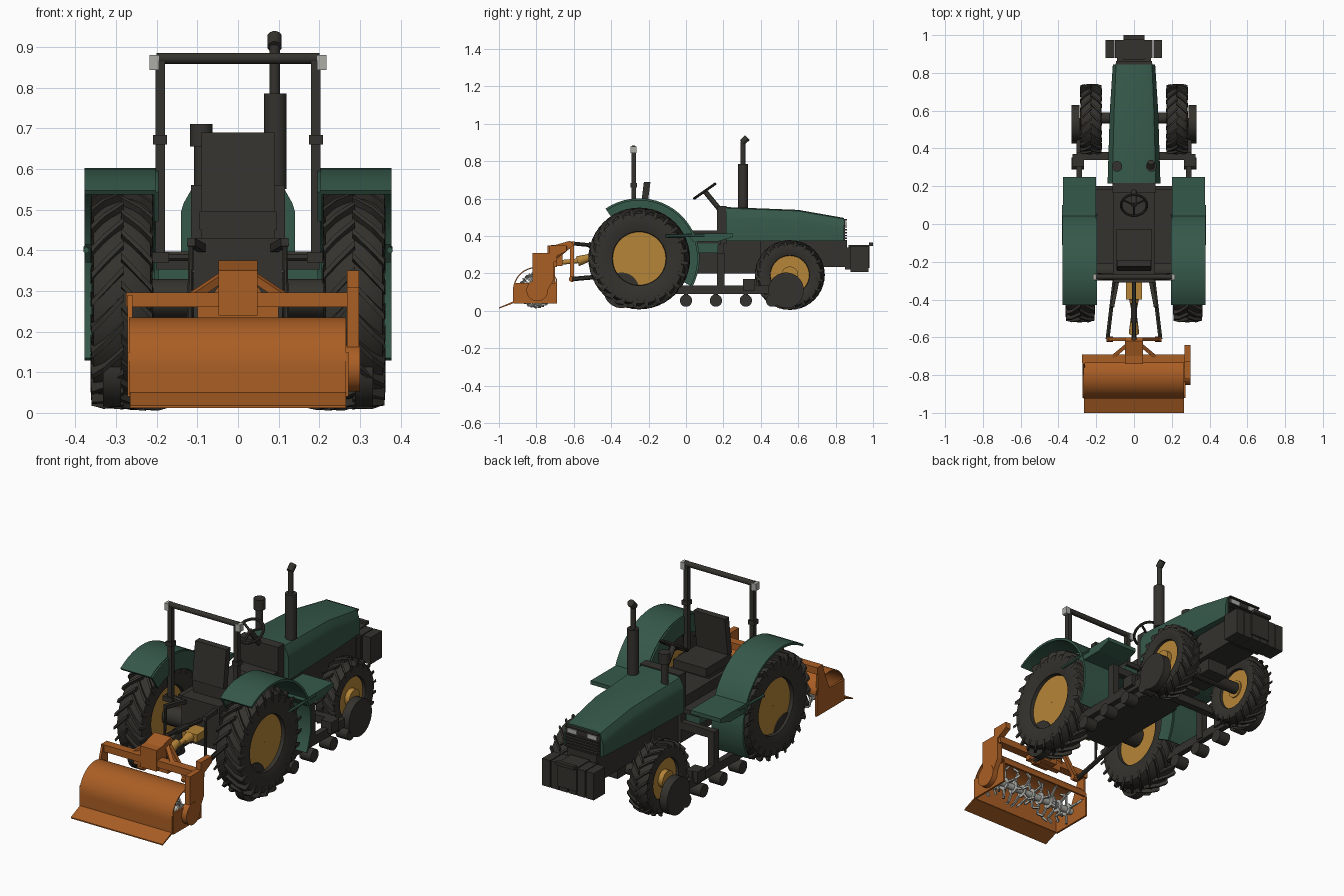
import bpy, bmesh, math
from mathutils import Vector

if "Cube" in bpy.data.objects:
    bpy.data.objects.remove(bpy.data.objects["Cube"])

def material(name, rgb):
    m = bpy.data.materials.new(name)
    m.diffuse_color = (*rgb, 1)
    m.use_nodes = True
    m.node_tree.nodes["Principled BSDF"].inputs["Base Color"].default_value = m.diffuse_color
    return m

GREEN = material("dark_green", (0.036, 0.098, 0.068))
DARK = material("charcoal", (0.034, 0.032, 0.026))
ORANGE = material("burnt_orange", (0.40, 0.112, 0.018))
GOLD = material("ochre_yellow", (0.46, 0.235, 0.04))
GREY = material("light_grey", (0.42, 0.42, 0.39))

def finish(name, bm, mats, smooth=False):
    bmesh.ops.recalc_face_normals(bm, faces=bm.faces)
    me = bpy.data.meshes.new(name)
    bm.to_mesh(me)
    bm.free()
    for m in (mats if isinstance(mats, list) else [mats]):
        me.materials.append(m)
    ob = bpy.data.objects.new(name, me)
    bpy.context.collection.objects.link(ob)
    if smooth:
        bpy.ops.object.select_all(action='DESELECT')
        ob.select_set(True)
        bpy.context.view_layer.objects.active = ob
        bpy.ops.object.shade_smooth_by_angle(angle=math.radians(35))
    return ob

def loft(name, mat, rings, smooth=False, caps=True):
    """Skin a list of equally long closed rings."""
    bm = bmesh.new()
    rows = [[bm.verts.new(p) for p in r] for r in rings]
    n = len(rows[0])
    for a, b in zip(rows, rows[1:]):
        for i in range(n):
            bm.faces.new((a[i], a[(i + 1) % n], b[(i + 1) % n], b[i]))
    if caps:
        bm.faces.new(rows[0])
        bm.faces.new(rows[-1])
    return finish(name, bm, mat, smooth)

def box(name, mat, x, y, z):
    ring = lambda h: [(x[0], y[0], h), (x[1], y[0], h), (x[1], y[1], h), (x[0], y[1], h)]
    return loft(name, mat, [ring(z[0]), ring(z[1])])

def prism(name, mat, yz, x0, x1, smooth=False):
    return loft(name, mat, [[(x, y, z) for y, z in yz] for x in (x0, x1)], smooth)

def rod(name, mat, p, q, r, n=16, r2=None):
    """Round rod between two points; n=4 gives a square beam."""
    p, q = Vector(p), Vector(q)
    d = (q - p).normalized()
    u = d.cross(Vector((0, 0, 1)) if abs(d.z) < 0.9 else Vector((0, 1, 0))).normalized()
    v = d.cross(u)
    ang = [2 * math.pi * (i + 0.5) / n for i in range(n)]
    ring = lambda c, k: [c + (u * math.cos(a) + v * math.sin(a)) * k for a in ang]
    return loft(name, mat, [ring(p, r), ring(q, r if r2 is None else r2)], n > 6)

def arc(cy, cz, r, a0, a1, n):
    return [(cy + r * math.cos(math.radians(a0 + (a1 - a0) * i / n)),
             cz + r * math.sin(math.radians(a0 + (a1 - a0) * i / n))) for i in range(n + 1)]

def wheel(name, cx, cy, cz, R, half, rim, lugs):
    """Tyre with inset rim discs, plus chevron lugs."""
    c = R * 0.93
    prof = [(0.55, 0.001), (0.55, rim), (0.8, rim * 1.02), (1, rim + (c - rim) * .45),
            (0.93, c * 0.95), (0.6, c)]
    prof = [(-x, r) for x, r in prof] + [(x, r) for x, r in reversed(prof)]
    n = 48
    bm = bmesh.new()
    rows = [[bm.verts.new((cx + x * half, cy + r * math.cos(2 * math.pi * i / n),
                           cz + r * math.sin(2 * math.pi * i / n))) for i in range(n)] for x, r in prof]
    for k, (a, b) in enumerate(zip(rows, rows[1:])):
        for i in range(n):
            f = bm.faces.new((a[i], a[(i + 1) % n], b[(i + 1) % n], b[i]))
            f.material_index = 1 if k in (0, len(rows) - 2) else 0
    finish(name + "_tyre", bm, [DARK, GOLD], True)
    bm = bmesh.new()
    w = 0.3 * 2 * math.pi / lugs
    for s in (-1, 1):
        for k in range(lugs):
            base = 2 * math.pi * (k + (0.5 if s > 0 else 0)) / lugs
            prev = None
            for t, top, low in ((-0.04, R, c * .95), (0.6, R * .995, c * .95), (1.0, R * .965, c * .9), (1.03, c * .9, c * .82)):
                a = base + 0.3 * t
                q = [bm.verts.new((cx + s * half * t, cy + r * math.cos(a + d), cz + r * math.sin(a + d)))
                     for r, d in ((low, -w / 2), (top, -w / 2.6), (top, w / 2.6), (low, w / 2))]
                if prev:
                    for i in range(4):
                        bm.faces.new((prev[i], prev[(i + 1) % 4], q[(i + 1) % 4], q[i]))
                else:
                    bm.faces.new(q)
                prev = q
            bm.faces.new(prev)
    finish(name + "_lugs", bm, DARK)

# Mirrored running gear, fenders and hitch
for s, side in ((-1, "left"), (1, "right")):
    wheel("rear_wheel_" + side, s * 0.285, -0.25, 0.28, 0.272, 0.075, 0.142, 24)
    wheel("front_wheel_" + side, s * 0.228, 0.555, 0.192, 0.187, 0.056, 0.103, 20)
    rod("front_hub_" + side, GOLD, (s * .19, .555, .192), (s * .285, .555, .192), 0.045, 20)
    # Fender arch with inner wall and front step box
    strip = arc(-.25, .28, .322, 124, -28, 24) + arc(-.25, .28, .310, -28, 124, 24)
    prism("fender_" + side, GREEN, strip, s * .203, s * .378, True)
    wall = arc(-.25, .28, .318, 124, -28, 24) + arc(-.25, .28, .23, -28, 124, 24)
    prism("fender_wall_" + side, GREEN, wall, s * .195, s * .207)
    prism("step_box_" + side, GREEN, [(.0, .415), (.25, .415), (.25, .395), (.17, .37), (.04, .37)], s * .2, s * .375)
    box("side_tank_" + side, GREEN, (s * .12, s * .2), (.0, .17), (.31, .36))
    rod("step_rail_" + side, GREEN, (s * .373, -.11, .40), (s * .373, .1, .405), .008, 6)
    # Track frame with rollers and end discs
    box("track_beam_" + side, DARK, (s * .275, s * .305), (-.35, .56), (.09, .135))
    for y in (0.0, .16, .32, .46):
        rod("track_roller_" + side, DARK, (s * .265, y, .055), (s * .33, y, .055), .033, 20)
        box("roller_bracket_" + side, DARK, (s * .28, s * .3), (y - .012, y + .012), (.055, .1))
    for y in (-.345, .535):
        rod("track_disc_" + side, DARK, (s * .288, y, .11), (s * .332, y, .11), .095, 32)
    box("track_post_" + side, DARK, (s * .27, s * .305), (.165, .205), (.1, .31))
    box("post_arm_" + side, DARK, (s * .08, s * .3), (.17, .2), (.27, .31))
    box("crossbar_end_" + side, DARK, (s * .265, s * .325), (.305, .37), (.11, .17))
    # Roll bar post
    box("roll_post_" + side, DARK, (s * .179, s * .203), (-.292, -.268), (.37, .87))
    box("roll_collar_" + side, DARK, (s * .174, s * .209), (-.298, -.262), (.66, .683))
    box("roll_corner_" + side, GREY, (s * .194, s * .218), (-.296, -.264), (.843, .88))
    box("roll_foot_" + side, DARK, (s * .17, s * .225), (-.3, -.26), (.37, .395))
    # Rear linkage
    rod("lower_link_" + side, DARK, (s * .1, -.27, .2), (s * .14, -.61, .17), .012, 6)
    rod("lift_arm_" + side, DARK, (s * .08, -.26, .40), (s * .115, -.44, .42), .014, 4)
    rod("lift_rod_" + side, DARK, (s * .115, -.43, .42), (s * .12, -.44, .18), .007, 8)
    # Headlights
    box("headlight_" + side, GREY, (s * .03, s * .085), (.846, .858), (.455, .478))
    # Implement headstock
    rod("headstock_leg_" + side, ORANGE, (0, -.61, .365), (s * .135, -.61, .165), .014, 4)
    rod("headstock_brace_" + side, ORANGE, (0, -.61, .36), (s * .12, -.71, .28), .014, 4)
    rod("hitch_pin_" + side, ORANGE, (s * .11, -.61, .17), (s * .145, -.61, .17), .016, 10)

# Chassis and engine
box("transmission", DARK, (-.11, .11), (-.31, .2), (.2, .43))
box("engine_block", DARK, (-.095, .095), (.18, .4), (.2, .378))
box("front_frame", DARK, (-.085, .085), (.38, .86), (.235, .378))
box("floor", DARK, (-.2, .2), (-.21, .185), (.352, .375))
rod("rear_axle", DARK, (-.23, -.25, .28), (.23, -.25, .28), .05, 20)
rod("front_axle", DARK, (-.2, .56, .192), (.2, .56, .192), .03, 12)
box("axle_mount", DARK, (-.06, .06), (.47, .65), (.17, .25))
box("track_crossbar", DARK, (-.3, .3), (.34, .38), (.13, .17))

# Hood: chamfered sections tapering forward
def hood_ring(y, w, shoulder, top, tw):
    return [(-w, y, .374), (-w, y, shoulder), (-w + .006, y, shoulder + .02), (-tw, y, top - .006), (-tw + .02, y, top),
            (tw - .02, y, top), (tw, y, top - .006), (w - .006, y, shoulder + .02), (w, y, shoulder), (w, y, .374)]
loft("hood", GREEN, [hood_ring(.215, .14, .495, .555, .115), hood_ring(.6, .128, .485, .54, .105),
                     hood_ring(.845, .112, .44, .497, .095)], True)
box("dashboard", DARK, (-.115, .115), (.165, .217), (.36, .56))
box("grille", DARK, (-.098, .098), (.84, .85), (.375, .485))
for i in range(5):
    z = .385 + i * .015
    box("grille_slat", DARK, (-.095, .095), (.845, .862), (z, z + .007))
box("grille_brow", DARK, (-.095, .095), (.84, .862), (.483, .49))

# Front ballast weights
box("weight_bracket", DARK, (-.09, .09), (.85, .9), (.22, .34))
for i in range(6):
    x = -.15 + i * .0505
    box("ballast_weight", DARK, (x, x + .046), (.88, .975), (.207, .347))
box("weight_carrier", DARK, (-.055, .055), (.87, .982), (.23, .352))
box("tow_pin", DARK, (-.055, .055), (.978, 1.0), (.348, .365))

# Exhaust and air intake
rod("exhaust_pipe", DARK, (.09, .305, .52), (.09, .305, .905), .013)
rod("muffler", DARK, (.092, .305, .55), (.092, .305, .785), .028, 20)
rod("exhaust_tip", DARK, (.09, .3, .9), (.09, .328, .926), .018, 12)
rod("intake_pipe", DARK, (-.09, .305, .5), (-.09, .305, .67), .018)
rod("intake_cap", DARK, (-.09, .305, .655), (-.09, .305, .71), .028, 20)

# Steering wheel, tilted toward the seat
tilt, hub = math.radians(35), Vector((0, .1, .64))
def on_wheel(a, r):
    return hub + Vector((r * math.cos(a), r * math.sin(a) * math.cos(tilt), r * math.sin(a) * math.sin(tilt)))
bpy.ops.mesh.primitive_torus_add(major_radius=.068, minor_radius=.007, major_segments=32, minor_segments=8,
                                 location=hub, rotation=(tilt, 0, 0))
rim = bpy.context.object
rim.name = "steering_wheel"
rim.data.materials.append(DARK)
bpy.ops.object.shade_smooth_by_angle()
for k in range(3):
    rod("steering_spoke", DARK, hub, on_wheel(math.pi * (.5 + k * 2 / 3) + math.pi, .067), .006, 6)
rod("steering_column", DARK, hub, (0, .19, .53), .014, 12)

# Seat
box("seat_pedestal", DARK, (-.09, .09), (-.24, -.06), (.4, .45))
box("seat_cushion", DARK, (-.095, .095), (-.24, -.03), (.45, .495))
prism("seat_back", DARK, [(-.25, .495), (-.215, .495), (-.19, .69), (-.225, .69)], -.09, .09)

# Roll bar top and base
rod("roll_bar_top", DARK, (-.2, -.28, .872), (.2, -.28, .872), .014, 12)
rod("roll_bar_base", DARK, (-.22, -.275, .385), (.22, -.275, .385), .013, 8)

# Power take-off and top link
box("power_box", GOLD, (-.042, .042), (-.4, -.3), (.26, .3))
rod("drive_guard_front", GOLD, (0, -.4, .28), (0, -.45, .275), .026, 16, .016)
rod("drive_shaft", GOLD, (0, -.44, .28), (0, -.66, .26), .013, 12)
rod("drive_guard_rear", GOLD, (0, -.5, .29), (0, -.58, .265), .018, 16, .028)
rod("top_link", DARK, (0, -.3, .33), (0, -.62, .362), .011, 8)
rod("top_link_sleeve", DARK, (0, -.42, .342), (0, -.52, .352), .017, 8)

# Tiller frame
box("tool_bar", ORANGE, (-.275, .29), (-.735, -.69), (.26, .296))
prism("gearbox", ORANGE, [(-.74, .24), (-.74, .35), (-.7, .352), (-.62, .375), (-.6, .355), (-.66, .3), (-.66, .24)], -.048, .048)
box("headstock_foot", ORANGE, (-.1, .1), (-.72, -.69), (.235, .262))

# Tiller hood shell, rear flap and end plates
cy, cz = -.8, .11
outer = [(-.925, .045)] + arc(cy, cz, .125, 180, 28, 20) + [(-.69, .15)]
inner = [(-.70, .15)] + arc(cy, cz, .119, 28, 180, 20) + [(-.919, .045)]
prism("tiller_hood", ORANGE, outer + inner, -.268, .266, True)
prism("rear_flap", ORANGE, [(-.925, .05), (-1.0, .018), (-1.0, .012), (-.919, .042)], -.265, .265)
for x in (-.272, .262):
    prism("end_plate", ORANGE, [(-.92, .04), (-.69, .04), (-.69, .15), (-.92, .15)], x, x + .01)
prism("chain_case", ORANGE, [(-.82, .11), (-.82, .31), (-.73, .31), (-.73, .35), (-.64, .35), (-.64, .318), (-.705, .285),
                             (-.705, .17), (-.74, .11)], .268, .298)
rod("chain_case_end", ORANGE, (.266, -.795, .11), (.30, -.795, .11), .058, 24)
prism("left_bracket", ORANGE, [(-.8, .14), (-.76, .23), (-.74, .29), (-.7, .29), (-.7, .14)], -.272, -.26)

# Tiller rotor with bent blades
rod("rotor_shaft", GREY, (-.262, cy, cz), (.262, cy, cz), .017, 12)
for i in range(9):
    x = -.23 + i * .0575
    rod("rotor_flange", GREY, (x - .004, cy, cz), (x + .004, cy, cz), .034, 12)
    for k in range(4):
        a = math.radians(k * 90 + i * 25)
        tip = (x, cy + .08 * math.cos(a), cz + .08 * math.sin(a))
        rod("rotor_blade", GREY, (x, cy, cz), tip, .007, 4)
        b = a + .25
        rod("blade_tip", GREY, tip, (x + (.022 if k % 2 else -.022), cy + .092 * math.cos(b), cz + .092 * math.sin(b)), .007, 4)
